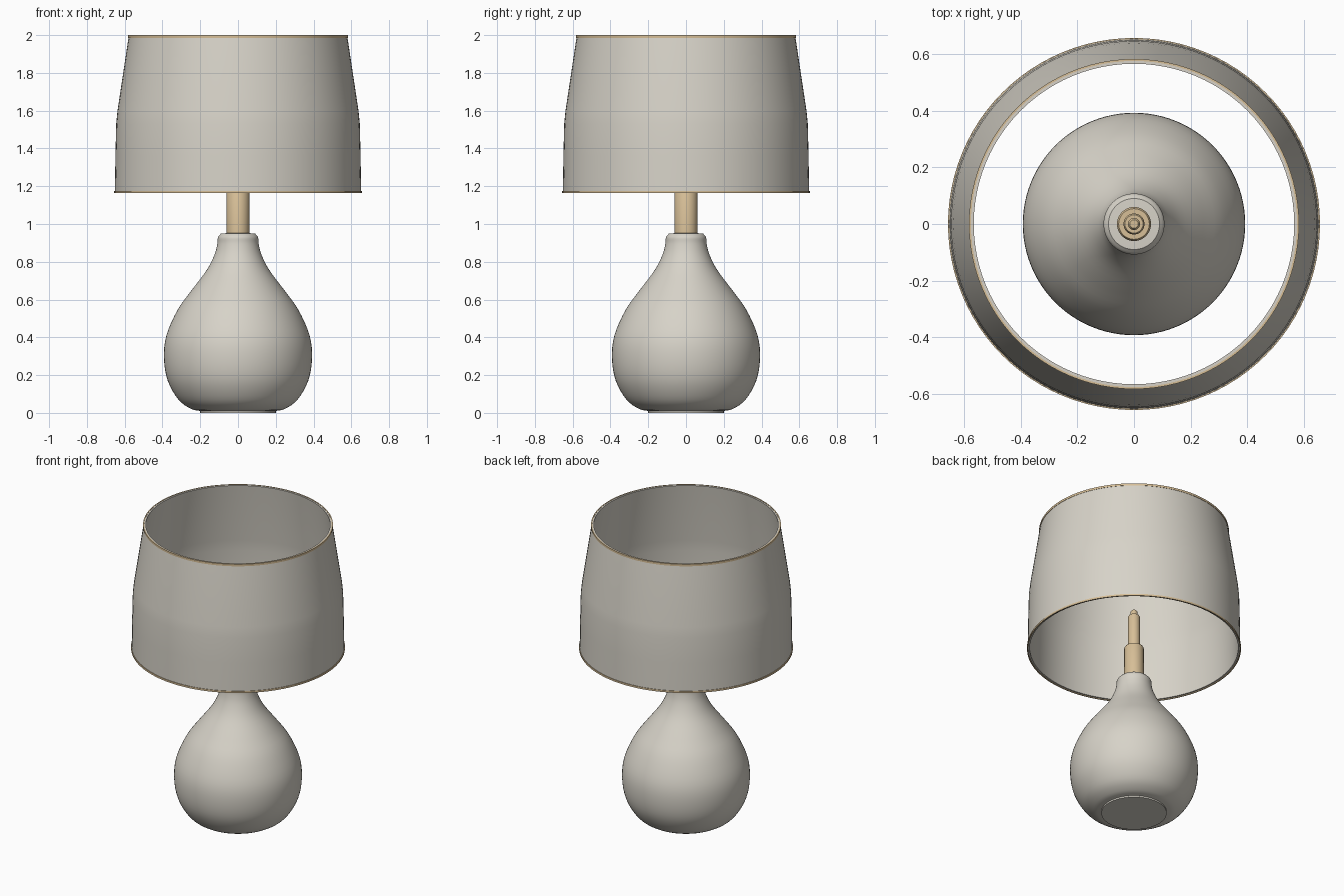
import bpy, bmesh, math
from mathutils import Vector

cube = bpy.data.objects.get("Cube")
if cube:
    bpy.data.objects.remove(cube, do_unlink=True)


def material(name, rgb):
    m = bpy.data.materials.new(name)
    m.use_nodes = True
    color = (*rgb, 1)
    m.diffuse_color = color
    m.node_tree.nodes["Principled BSDF"].inputs["Base Color"].default_value = color
    return m


cream = material("warm_cream", (0.68, 0.65, 0.58))
brass = material("pale_brass", (0.68, 0.52, 0.31))


def smooth_profile(points, steps=4):
    """Pass a soft curve through the (radius, height) points."""
    p = [Vector(q) for q in points]
    p = [2 * p[0] - p[1]] + p + [2 * p[-1] - p[-2]]
    out = []
    for a, b, c, d in zip(p, p[1:], p[2:], p[3:]):
        for i in range(steps):
            t = i / steps
            out.append(0.5 * (2 * b + (c - a) * t + (2 * a - 5 * b + 4 * c - d) * t**2
                              + (3 * b - a - 3 * c + d) * t**3))
    return [tuple(v) for v in out] + [tuple(p[-2])]


def lathe(name, profile, mat, closed=False, sides=96):
    """Revolve a (radius, height) profile around the z axis."""
    bm = bmesh.new()
    verts = [bm.verts.new((r, 0, z)) for r, z in profile]
    ends = verts[1:] + verts[:1] if closed else verts[1:]
    edges = [bm.edges.new(pair) for pair in zip(verts, ends)]
    bmesh.ops.spin(bm, geom=verts + edges, axis=(0, 0, 1), cent=(0, 0, 0),
                   angle=math.tau, steps=sides, use_merge=False)
    bmesh.ops.remove_doubles(bm, verts=bm.verts, dist=0.0005)
    bmesh.ops.recalc_face_normals(bm, faces=bm.faces)
    mesh = bpy.data.meshes.new(name)
    bm.to_mesh(mesh)
    bm.free()
    mesh.materials.append(mat)
    obj = bpy.data.objects.new(name, mesh)
    bpy.context.collection.objects.link(obj)
    bpy.ops.object.select_all(action="DESELECT")
    obj.select_set(True)
    bpy.context.view_layer.objects.active = obj
    bpy.ops.object.shade_smooth_by_angle(angle=math.radians(40))
    return obj


# Teardrop body with a small foot and a rounded collar
body = smooth_profile([(0.2, 0.01), (0.25, 0.022), (0.315, 0.07), (0.372, 0.17),
                       (0.392, 0.29), (0.379, 0.41), (0.32, 0.545), (0.245, 0.65),
                       (0.165, 0.757), (0.125, 0.836), (0.109, 0.895),
                       (0.106, 0.93), (0.09, 0.95)])
lathe("lamp_body", [(0, 0), (0.2, 0)] + body + [(0, 0.954)], cream)

# Stepped stem carrying the bulb holder
lathe("stem", [(0, 0.93), (0.06, 0.93), (0.06, 1.165), (0.054, 1.175), (0.037, 1.175),
               (0.037, 1.385), (0.032, 1.395), (0.021, 1.395), (0.021, 1.425),
               (0.015, 1.433), (0, 1.433)], brass, sides=48)

# Thin-walled shade, tapered above and nearly straight below
outer = [(0.652, 1.168), (0.649, 1.36), (0.645, 1.53), (0.638, 1.6), (0.578, 1.998)]
inner = [(r - 0.013, z) for r, z in reversed(outer)]
lathe("shade", outer + inner, cream, closed=True)


# Brass trims around the shade edges
def trim(name, radius, low, high):
    lathe(name, [(radius, low), (radius, high), (radius - 0.007, high),
                 (radius - 0.007, low)], brass, closed=True)


trim("shade_top_trim", 0.582, 1.986, 2.0)
trim("shade_bottom_trim", 0.656, 1.163, 1.175)
